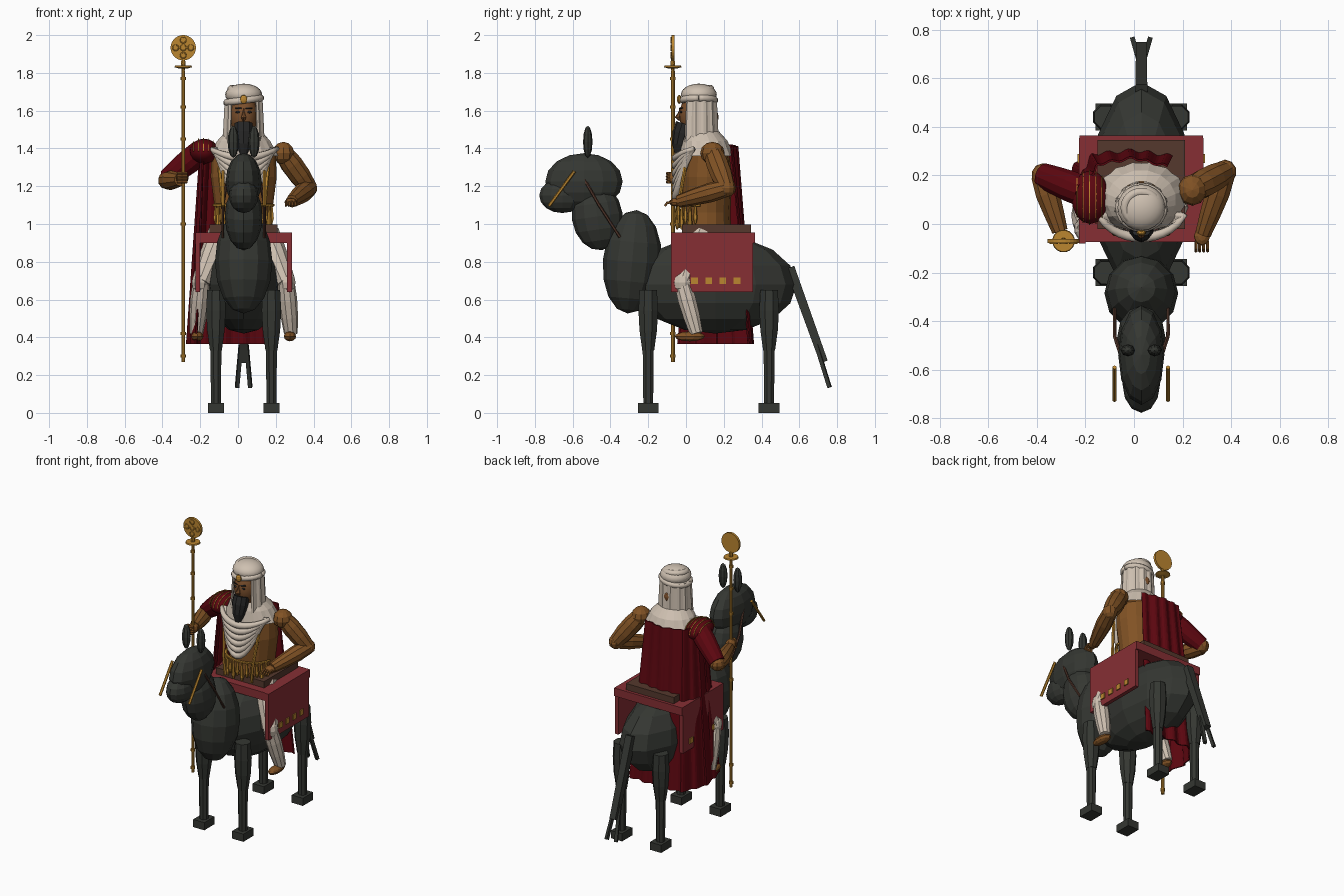
import bpy, bmesh
from math import sin, cos, pi, sqrt, radians
from mathutils import Vector, Matrix

if "Cube" in bpy.data.objects:
    bpy.data.objects.remove(bpy.data.objects["Cube"])

CX = 0.03  # centre line of mount and rider


def material(name, rgb):
    m = bpy.data.materials.new(name)
    m.use_nodes = True
    m.diffuse_color = (*rgb, 1)
    m.node_tree.nodes["Principled BSDF"].inputs["Base Color"].default_value = (*rgb, 1)
    return m


HIDE = material("charcoal hide", (0.035, 0.038, 0.032))
RED = material("saddlecloth red", (0.24, 0.028, 0.034))
CRIMSON = material("cape crimson", (0.11, 0.002, 0.005))
SKIN = material("brown skin", (0.22, 0.085, 0.018))
FACE = material("face brown", (0.2, 0.08, 0.026))
WHITE = material("off-white cloth", (0.62, 0.53, 0.44))
GOLD = material("gold", (0.5, 0.24, 0.03))
LEATHER = material("leather brown", (0.09, 0.04, 0.026))
BEARD = material("black beard", (0.02, 0.02, 0.02))


def finish(name, bm, mat, smooth=False):
    bmesh.ops.recalc_face_normals(bm, faces=bm.faces)
    me = bpy.data.meshes.new(name)
    bm.to_mesh(me)
    bm.free()
    me.materials.append(mat)
    for p in me.polygons:
        p.use_smooth = smooth
    ob = bpy.data.objects.new(name, me)
    bpy.context.collection.objects.link(ob)
    return ob


def ball(name, mat, c, r, seg=12, rings=8, tilt=0, smooth=False):
    bm = bmesh.new()
    bmesh.ops.create_uvsphere(bm, u_segments=seg, v_segments=rings, radius=1)
    m = Matrix.Translation(c) @ Matrix.Rotation(radians(tilt), 4, 'X') @ Matrix.Diagonal((*r, 1))
    bm.transform(m)
    return finish(name, bm, mat, smooth)


def box(name, mat, lo, hi):
    lo, hi = Vector(lo), Vector(hi)
    bm = bmesh.new()
    bmesh.ops.create_cube(bm, size=1)
    bm.transform(Matrix.Translation((lo + hi) / 2) @ Matrix.Diagonal((*(hi - lo), 1)))
    return finish(name, bm, mat)


def skin_rings(name, mat, rings, caps=True, closed=True, smooth=False):
    """Bridge equal-sized lists of points into a surface."""
    bm = bmesh.new()
    vs = [[bm.verts.new(p) for p in ring] for ring in rings]
    n = len(vs[0])
    for a, b in zip(vs, vs[1:]):
        for i in range(n if closed else n - 1):
            j = (i + 1) % n
            bm.faces.new((a[i], a[j], b[j], b[i]))
    if caps:
        bm.faces.new(vs[0])
        bm.faces.new(vs[-1])
    return finish(name, bm, mat, smooth)


def tube(name, mat, pts, radii, sides=8, smooth=False):
    """Sweep a round section along points; one radius or one per point."""
    pts = [Vector(p) for p in pts]
    if not isinstance(radii, (list, tuple)):
        radii = [radii] * len(pts)
    rings = []
    for i, (p, r) in enumerate(zip(pts, radii)):
        d = pts[min(i + 1, len(pts) - 1)] - pts[max(i - 1, 0)]
        q = d.to_track_quat('Z', 'Y')
        ang = [2 * pi * (k + 0.5) / sides for k in range(sides)]
        rings.append([p + q @ Vector((r * cos(a), r * sin(a), 0)) for a in ang])
    return skin_rings(name, mat, rings, smooth=smooth)


def limb(name, mat, a, b, radii, sides=10):
    a, b = Vector(a), Vector(b)
    n = len(radii) - 1
    return tube(name, mat, [a.lerp(b, i / n) for i in range(n + 1)], radii, sides)


def loft(name, mat, secs, caps=True, sides=16, wave=0, smooth=False):
    """Stack level ellipses given as (z, centre y, rx, ry)."""
    rings = []
    for k, (z, cy, rx, ry) in enumerate(secs):
        ring = []
        for i in range(sides):
            a = 2 * pi * i / sides
            w = 1 + wave * k * (i % 2)
            ring.append((CX + rx * w * cos(a), cy + ry * w * sin(a), z))
        rings.append(ring)
    return skin_rings(name, mat, rings, caps, smooth=smooth)


def sheet(name, mat, f, nu, nv, thick):
    rings = [[f(u / nu, v / nv) for u in range(nu + 1)] for v in range(nv + 1)]
    ob = skin_rings(name, mat, rings, caps=False, closed=False)
    ob.modifiers.new("thickness", 'SOLIDIFY').thickness = thick
    return ob


def along(pts, u):
    t = u * (len(pts) - 1)
    i = min(int(t), len(pts) - 2)
    return Vector(pts[i]).lerp(Vector(pts[i + 1]), t - i)


# Mount: body, neck, head
ball("mount_body", HIDE, (CX, 0.155, 0.68), (0.205, 0.43, 0.26))
ball("mount_lower_neck", HIDE, (CX, -0.285, 0.8), (0.152, 0.155, 0.275), tilt=-5)
ball("mount_upper_neck", HIDE, (CX, -0.47, 1.04), (0.1, 0.135, 0.18), tilt=8)
ball("mount_head", HIDE, (CX, -0.54, 1.225), (0.095, 0.205, 0.15))
ball("mount_muzzle", HIDE, (CX, -0.655, 1.15), (0.078, 0.122, 0.092))
for s, side in ((-1, "right"), (1, "left")):
    ball(side + "_ear", HIDE, (CX + s * 0.055, -0.52, 1.435), (0.03, 0.025, 0.085), 8, 6)
    for y, end in ((-0.2, "front"), (0.44, "rear")):
        x = CX + s * 0.147
        name = f"mount_{end}_{side}_"
        limb(name + "upper_leg", HIDE, (x, y, 0.33), (x, y, 0.65), [0.034, 0.05, 0.056, 0.05], 8)
        limb(name + "lower_leg", HIDE, (x, y, 0.04), (x, y, 0.36), [0.028, 0.032], 8)
        box(name + "hoof", HIDE, (x - 0.042, y - 0.055, 0), (x + 0.042, y + 0.055, 0.052))
    # bridle and reins
    x = CX + s * 0.11
    tube(side + "_cheek_strap", GOLD, [(x, -0.59, 1.28), (x, -0.725, 1.095)], 0.009, 6)
    tube(side + "_rein", LEATHER, [(CX + s * 0.085, -0.54, 1.24), (x, -0.46, 1.1), (x, -0.35, 0.93)], 0.008, 6)
    tube(side + "_tail_strand", HIDE, [(CX + s * 0.015, 0.69, 0.36), (CX + s * 0.035, 0.76, 0.135)], 0.014, 4)
tube("tail", HIDE, [(CX, 0.55, 0.77), (CX, 0.73, 0.27)], [0.035, 0.03], 4)

# Saddlecloth and saddle
box("saddlecloth_top", RED, (CX - 0.255, -0.075, 0.9), (CX + 0.255, 0.365, 0.955))
for s, side in ((-1, "right"), (1, "left")):
    xs = sorted((CX + s * 0.23, CX + s * 0.256))
    box(side + "_saddlecloth_panel", RED, (xs[0], -0.08, 0.64), (xs[1], 0.355, 0.955))
    for i in range(4):
        y, x = 0.045 + i * 0.075, CX + s * 0.258
        box(f"{side}_cloth_medallion_{i}", GOLD, (x - 0.005, y - 0.018, 0.682), (x + 0.005, y + 0.018, 0.718))
box("saddle", LEATHER, (CX - 0.18, -0.02, 0.95), (CX + 0.18, 0.345, 0.998))

# Rider legs
for s, side in ((-1, "right"), (1, "left")):
    knee, ankle = (CX + s * 0.225, -0.02, 0.69), (CX + s * 0.25, 0.055, 0.42)
    limb(side + "_thigh", WHITE, (CX + s * 0.12, 0.08, 0.95), knee, [0.07, 0.065, 0.05])
    ball(side + "_knee", WHITE, (CX + s * 0.232, -0.02, 0.69), (0.045, 0.052, 0.06), 10, 6)
    limb(side + "_shin", WHITE, knee, ankle, [0.045, 0.05, 0.046, 0.036])
    ball(side + "_shoe", SKIN, (CX + s * 0.245, 0.02, 0.405), (0.034, 0.08, 0.026), 10, 6)

# Torso, collar and chest drapery
loft("torso", SKIN, [(0.95, 0.11, 0.155, 0.13), (1.06, 0.11, 0.15, 0.125), (1.25, 0.11, 0.175, 0.135),
                     (1.36, 0.11, 0.17, 0.12), (1.42, 0.1, 0.1, 0.09), (1.5, 0.07, 0.05, 0.05)])
loft("shawl_collar", WHITE, [(1.49, 0.085, 0.095, 0.09), (1.44, 0.1, 0.14, 0.12), (1.36, 0.11, 0.18, 0.14)],
     caps=False, sides=32, wave=0.02)
for i in range(6):
    pts = []
    for k in range(13):
        t = k / 6 - 1
        w = 0.18 - 0.006 * i
        pts.append((CX + w * t, 0.1 - 0.155 * sqrt(1 - 0.85 * t * t), 1.40 - (0.05 + 0.042 * i) * (1 - t * t)))
    tube(f"chest_swag_{i}", WHITE, pts, [0.012 + 0.01 * sin(pi * k / 12) for k in range(13)], 8, True)

# Gold tassels and belt
for i in range(13):
    a = radians(200 + i * 140 / 12)
    x, y = CX + 0.158 * cos(a), 0.1 + 0.15 * sin(a)
    z = 1.08 - 0.03 * (i % 2)
    tube(f"belt_tassel_{i}", GOLD, [(x, y, 1.1), (x, y, z - 0.05), (x, y, z - 0.08)], [0.005, 0.013, 0.004], 6)
tube("gold_belt", GOLD, [(CX + 0.16 * cos(radians(a)), 0.1 + 0.145 * sin(radians(a)), 1.1)
                         for a in range(190, 351, 10)], 0.008, 6)
for s, side in ((-1, "right"), (1, "left")):
    tube(side + "_gold_cord", GOLD, [(CX + s * 0.13, -0.005, 1.3), (CX + s * 0.11, -0.04, 1.1),
                                     (CX + s * 0.1, -0.04, 0.98)], 0.01, 6)

# Head, face and beard
ball("head", FACE, (CX, 0.05, 1.575), (0.075, 0.085, 0.115), 16, 12, smooth=True)
ball("nape", FACE, (CX, 0.145, 1.565), (0.04, 0.028, 0.04), 8, 6)
tube("nose", FACE, [(CX, -0.03, 1.61), (CX, -0.045, 1.565), (CX, -0.03, 1.55)], [0.006, 0.015, 0.008], 6)
tube("beard", BEARD, [(CX, -0.005, 1.53), (CX, -0.02, 1.48), (CX, -0.035, 1.42), (CX, -0.045, 1.34)],
     [0.05, 0.052, 0.04, 0.008], 10)
for s, side in ((-1, "right"), (1, "left")):
    ball(side + "_eye", BEARD, (CX + s * 0.03, -0.026, 1.592), (0.014, 0.005, 0.006), 8, 6)
    tube(side + "_brow", BEARD, [(CX + s * 0.012, -0.033, 1.612), (CX + s * 0.045, -0.02, 1.614)], 0.004, 5)

# Turban with hanging headcloth
ball("turban_crown", WHITE, (CX, 0.068, 1.685), (0.098, 0.095, 0.058), 20, 12, smooth=True)
for i in range(3):
    pts = []
    for k in range(25):
        a = 2 * pi * k / 24
        r = 0.09 - 0.011 * i
        pts.append((CX + r * cos(a), 0.068 + r * 0.93 * sin(a), 1.655 + 0.026 * i + 0.012 * cos(a + 2 * i)))
    tube(f"turban_roll_{i}", WHITE, pts, 0.019, 8, True)
ball("turban_jewel", GOLD, (CX, -0.036, 1.66), (0.02, 0.012, 0.024), 10, 6)


def headcloth(u, v):
    a = radians(-48 + 276 * u)
    r = 0.098 + 0.012 * v + 0.004 * sin(u * 60)
    return (CX + r * cos(a), 0.07 + r * 0.95 * sin(a), 1.66 - 0.24 * v)


sheet("headcloth", WHITE, headcloth, 36, 4, 0.008)

# Cape draped over the back and right flank
TOP = [(0.14, 0.24, 1.41), (0.0, 0.275, 1.41), (-0.15, 0.25, 1.42), (-0.2, 0.16, 1.42), (-0.19, 0.06, 1.41)]
HEM = [(0.19, 0.34, 0.365), (0.0, 0.35, 0.365), (-0.2, 0.345, 0.365), (-0.275, 0.17, 0.365), (-0.23, -0.04, 0.365)]


def cape(u, v):
    p = along(TOP, u).lerp(along(HEM, u), v)
    w = 0.011 * sin(u * 50) * (0.5 + 0.5 * v)
    return p + Vector((-w * max(0, 2 * u - 1), w, 0))


sheet("cape", CRIMSON, cape, 60, 8, 0.008)

# Left arm, bent with the hand resting forward
limb("left_upper_arm", SKIN, (0.235, 0.14, 1.385), (0.375, 0.215, 1.19), [0.05, 0.06, 0.058, 0.046])
ball("left_shoulder", SKIN, (0.24, 0.14, 1.375), (0.06, 0.065, 0.06), 10, 6)
ball("left_elbow", SKIN, (0.375, 0.215, 1.19), (0.047, 0.05, 0.047), 10, 6)
limb("left_forearm", SKIN, (0.375, 0.215, 1.19), (0.285, -0.04, 1.12), [0.046, 0.052, 0.045, 0.034])
ball("left_hand", SKIN, (0.28, -0.05, 1.115), (0.034, 0.04, 0.022), 8, 6)
for i in range(4):
    x = 0.255 + 0.016 * i
    tube(f"left_finger_{i}", SKIN, [(x, -0.07, 1.118), (x, -0.1, 1.112), (x, -0.112, 1.095)], 0.007, 5)

# Right arm in a striped sleeve, gripping the staff
ball("right_shoulder_pad", CRIMSON, (-0.18, 0.11, 1.385), (0.078, 0.11, 0.066), 16, 10, smooth=True)
for i in range(5):
    x = -0.235 + 0.026 * i
    k = sqrt(1 - ((x + 0.18) / 0.08) ** 2)
    tube(f"shoulder_stripe_{i}", GOLD, [(x, 0.11 + 0.112 * k * cos(a * pi / 10), 1.385 + 0.069 * k * sin(a * pi / 10))
                                        for a in range(11)], 0.003, 4)
limb("right_sleeve", CRIMSON, (-0.2, 0.13, 1.38), (-0.375, 0.2, 1.24), [0.065, 0.066, 0.06, 0.052], 12)
ball("right_elbow", SKIN, (-0.375, 0.2, 1.235), (0.048, 0.05, 0.046), 10, 6)
limb("right_forearm", SKIN, (-0.38, 0.2, 1.23), (-0.305, -0.03, 1.235), [0.046, 0.052, 0.044, 0.034])
ball("right_hand", SKIN, (-0.295, -0.06, 1.245), (0.034, 0.04, 0.034), 8, 6)
for i in range(4):
    z = 1.222 + 0.015 * i
    tube(f"right_finger_{i}", SKIN, [(-0.32, -0.08, z), (-0.295, -0.1, z), (-0.27, -0.09, z)], 0.008, 5)

# Staff with dish and round finial
SX, SY = -0.29, -0.07
tube("staff", GOLD, [(SX, SY, 0.27), (SX, SY, 1.81)], 0.0105, 10)
for z in (0.3, 0.42, 1.0, 1.45, 1.62, 1.77):
    tube("staff_ring", GOLD, [(SX, SY, z - 0.008), (SX, SY, z + 0.008)], 0.0145, 10)
tube("staff_dish", GOLD, [(SX, SY, z) for z in (1.822, 1.83, 1.838)], [0.02, 0.047, 0.044], 16)
tube("finial_neck", GOLD, [(SX, SY, z) for z in (1.8, 1.85, 1.88)], [0.007, 0.014, 0.008], 8)
limb("finial_disc", GOLD, (SX, SY - 0.008, 1.933), (SX, SY + 0.008, 1.933), [0.067, 0.067], 24)
spots = [(0, 0)] + [(0.04 * cos(k * pi / 2), 0.04 * sin(k * pi / 2)) for k in range(4)]
for dx, dz in spots:
    c = Vector((SX + dx, SY - 0.01, 1.933 + dz))
    tube("finial_boss", GOLD, [c + Vector((0.015 * cos(a * pi / 6), 0, 0.015 * sin(a * pi / 6)))
                               for a in range(13)], 0.003, 5)
